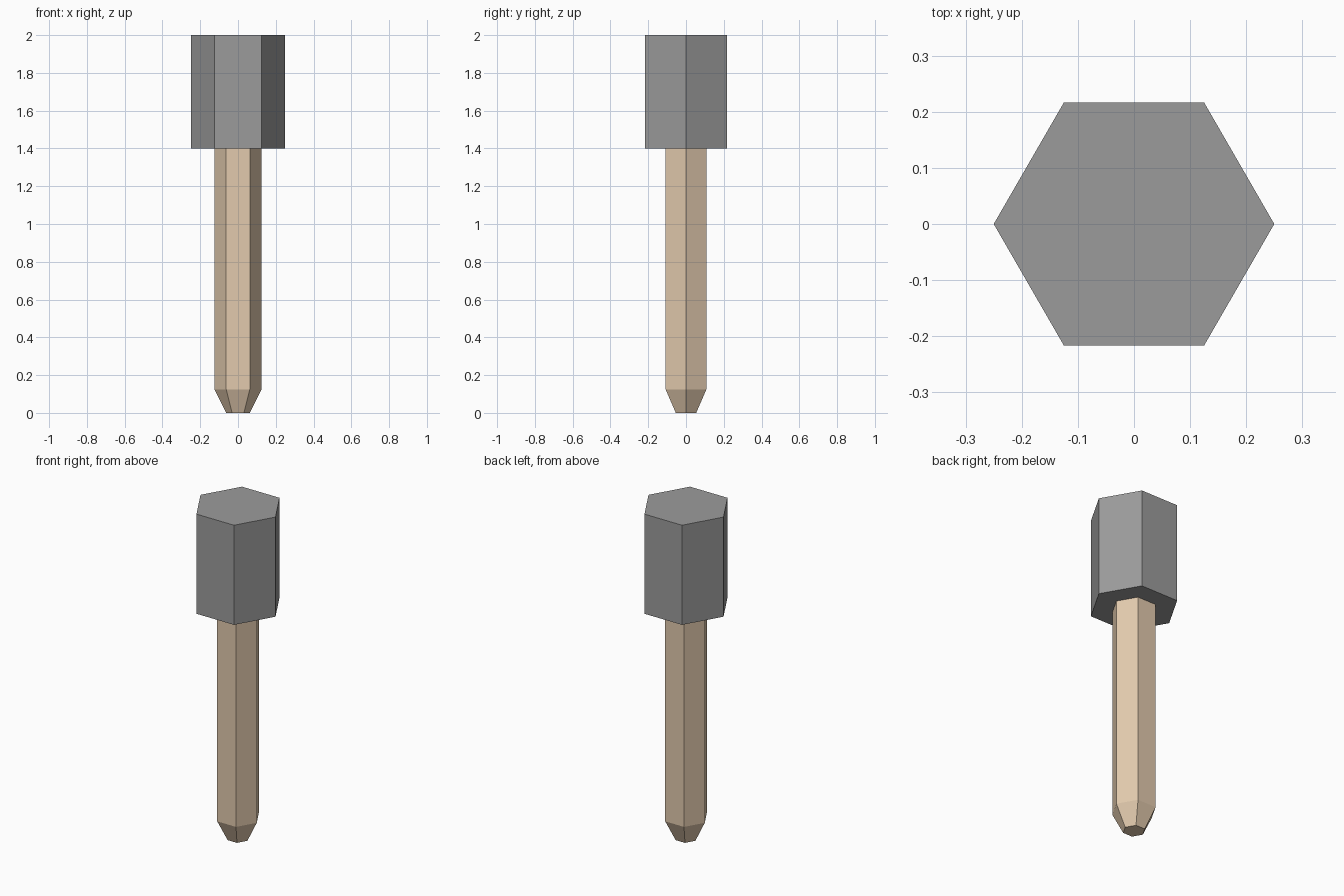
import bpy
import bmesh
from math import cos, sin, tau

cube = bpy.data.objects.get("Cube")
if cube:
    bpy.data.objects.remove(cube, do_unlink=True)


def material(name, rgb):
    mat = bpy.data.materials.new(name)
    mat.use_nodes = True
    mat.diffuse_color = (*rgb, 1)
    mat.node_tree.nodes["Principled BSDF"].inputs["Base Color"].default_value = (*rgb, 1)
    return mat


def hex_solid(name, profile, mat):
    """Stack hexagonal rings from (radius, height) pairs and close both ends."""
    bm = bmesh.new()
    rings = [[bm.verts.new((r * cos(tau * i / 6), r * sin(tau * i / 6), z))
              for i in range(6)] for r, z in profile]
    for low, high in zip(rings, rings[1:]):
        for i in range(6):
            j = (i + 1) % 6
            bm.faces.new((low[i], low[j], high[j], high[i]))
    bm.faces.new(rings[0][::-1])
    bm.faces.new(rings[-1])
    mesh = bpy.data.meshes.new(name)
    bm.to_mesh(mesh)
    bm.free()
    mesh.materials.append(mat)
    obj = bpy.data.objects.new(name, mesh)
    bpy.context.collection.objects.link(obj)
    return obj


wood = material("pale wood", (0.76, 0.59, 0.42))
metal = material("mid grey", (0.33, 0.33, 0.33))

# Handle with a tapered foot
hex_solid("handle", [(0.0625, 0), (0.125, 0.125), (0.125, 1.4)], wood)
# Heavy head
hex_solid("head", [(0.25, 1.4), (0.25, 2)], metal)
